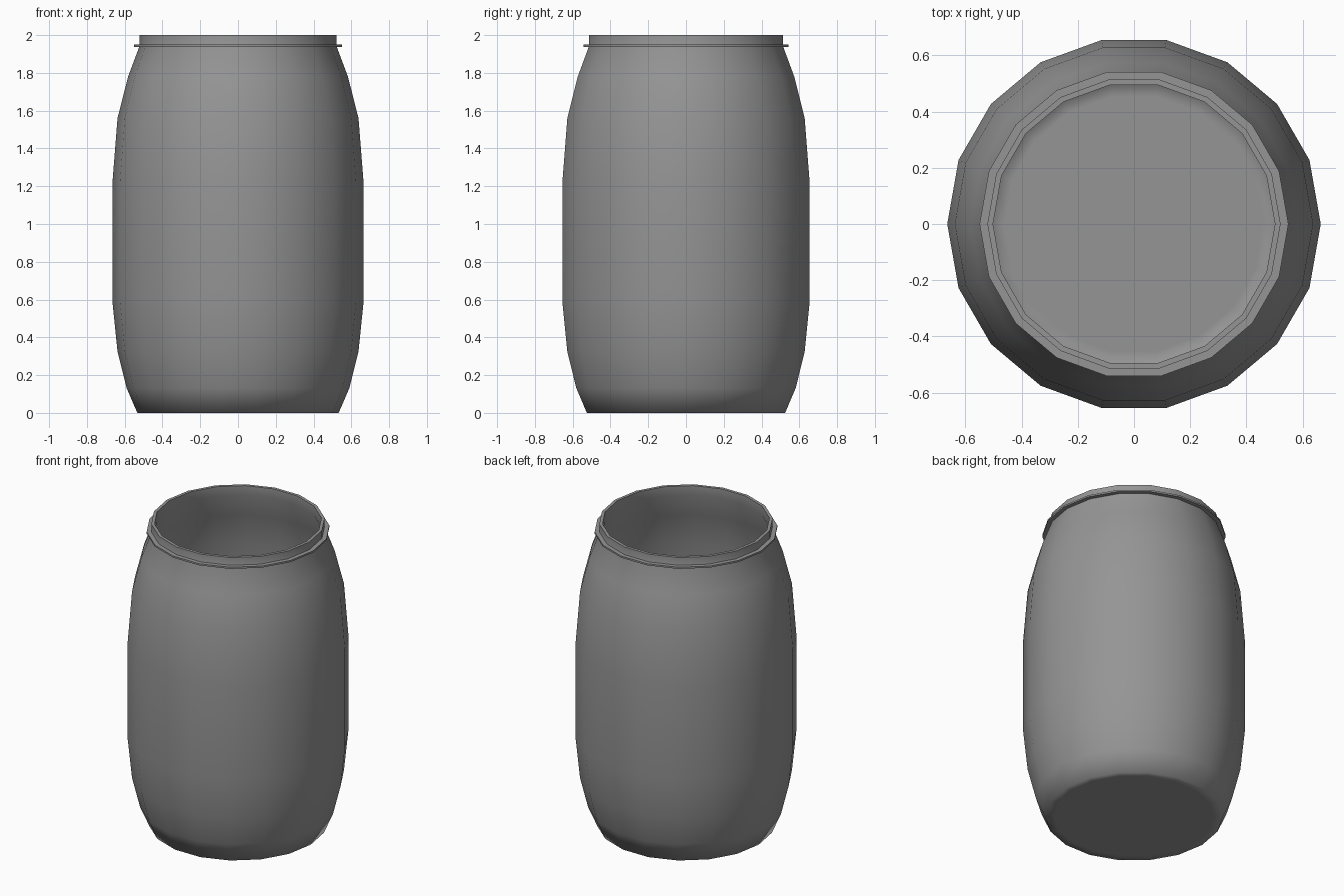
import bpy, bmesh, math

if "Cube" in bpy.data.objects:
    bpy.data.objects.remove(bpy.data.objects["Cube"])

SIDES = 18  # one vertex sits on +x

# Dark grey plastic
plastic = bpy.data.materials.new("dark_grey_plastic")
plastic.diffuse_color = (0.3, 0.3, 0.3, 1)
plastic.use_nodes = True
plastic.node_tree.nodes["Principled BSDF"].inputs["Base Color"].default_value = plastic.diffuse_color


def lathe(name, profile, closed, angle):
    """Revolve (radius, z) points around z; radius 0 makes a pole."""
    bm = bmesh.new()
    rings = []
    for r, z in profile:
        if r == 0:
            rings.append([bm.verts.new((0, 0, z))] * SIDES)
        else:
            rings.append([bm.verts.new((r * math.cos(2 * math.pi * i / SIDES),
                                        r * math.sin(2 * math.pi * i / SIDES), z))
                          for i in range(SIDES)])
    pairs = list(zip(rings, rings[1:]))
    if closed:
        pairs.append((rings[-1], rings[0]))
    for a, b in pairs:
        for i in range(SIDES):
            j = (i + 1) % SIDES
            quad = list(dict.fromkeys((a[i], a[j], b[j], b[i])))
            bm.faces.new(quad)
    bmesh.ops.recalc_face_normals(bm, faces=bm.faces)
    mesh = bpy.data.meshes.new(name)
    bm.to_mesh(mesh)
    bm.free()
    mesh.materials.append(plastic)
    obj = bpy.data.objects.new(name, mesh)
    bpy.context.collection.objects.link(obj)
    bpy.ops.object.select_all(action='DESELECT')
    obj.select_set(True)
    bpy.context.view_layer.objects.active = obj
    bpy.ops.object.shade_smooth_by_angle(angle=math.radians(angle))
    return obj


# Barrel: flat base, outer wall, open mouth, then inner wall down to the floor
WALL = 0.02
outer = [(0.48, 0), (0.533, 0), (0.59, 0.132), (0.638, 0.325), (0.665, 0.59),
         (0.665, 1.217), (0.638, 1.56), (0.582, 1.78), (0.522, 1.94), (0.522, 2.0)]
inner = [(r - WALL, max(z, WALL)) for r, z in reversed(outer)]
lathe("barrel", [(0, 0)] + outer + inner + [(0, WALL)], False, 75)

# Thin flange around the neck
lathe("neck_flange", [(0.515, 1.938), (0.55, 1.938), (0.55, 1.949), (0.515, 1.949)],
      True, 40)
